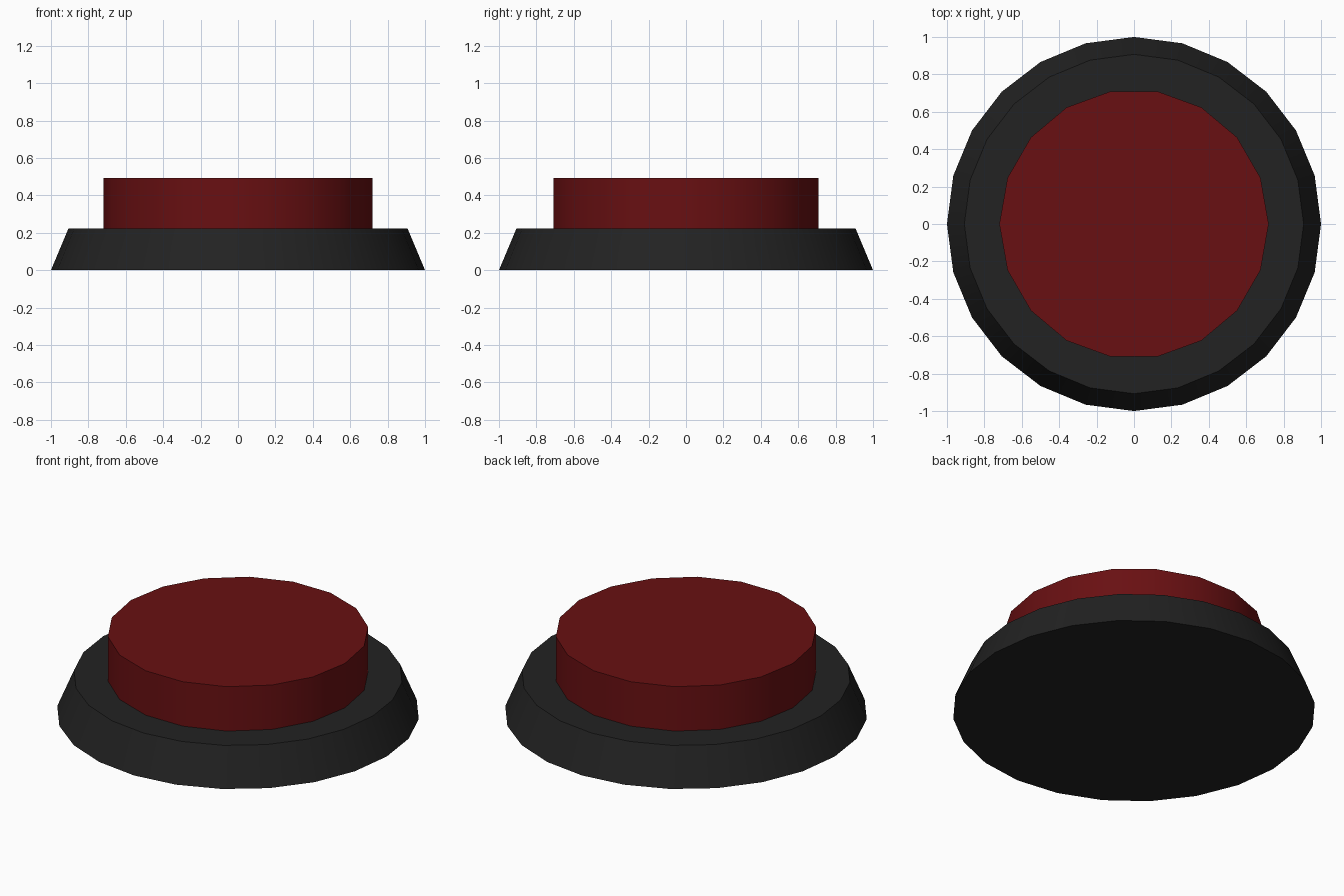
import bpy, bmesh
from math import sin, cos, tau, radians

if "Cube" in bpy.data.objects:
    bpy.data.objects.remove(bpy.data.objects["Cube"])


def material(name, color):
    m = bpy.data.materials.new(name)
    m.diffuse_color = (*color, 1)
    m.use_nodes = True
    m.node_tree.nodes["Principled BSDF"].inputs["Base Color"].default_value = m.diffuse_color
    return m


def disc(name, sides, r_bottom, r_top, z0, z1, mat):
    """Capped round part with a vertex on the +x axis."""
    bm = bmesh.new()
    rings = [[bm.verts.new((r * cos(tau * i / sides), r * sin(tau * i / sides), z))
              for i in range(sides)]
             for r, z in ((r_bottom, z0), (r_top, z1))]
    low, high = rings
    bm.faces.new(low[::-1])
    bm.faces.new(high)
    for i in range(sides):
        j = (i + 1) % sides
        bm.faces.new((low[i], low[j], high[j], high[i]))
    me = bpy.data.meshes.new(name)
    bm.to_mesh(me)
    bm.free()
    me.materials.append(mat)
    ob = bpy.data.objects.new(name, me)
    bpy.context.collection.objects.link(ob)
    # smooth side wall, sharp rims
    bpy.ops.object.select_all(action='DESELECT')
    ob.select_set(True)
    bpy.context.view_layer.objects.active = ob
    bpy.ops.object.shade_smooth_by_angle(angle=radians(30))
    return ob


black = material("black_plastic", (0.016, 0.016, 0.016))
red = material("red_plastic", (0.14, 0.005, 0.006))

# tapered housing
disc("button_base", 24, 1.0, 0.907, 0.0, 0.222, black)
# push cap resting on the housing
disc("button_cap", 18, 0.72, 0.72, 0.222, 0.492, red)
